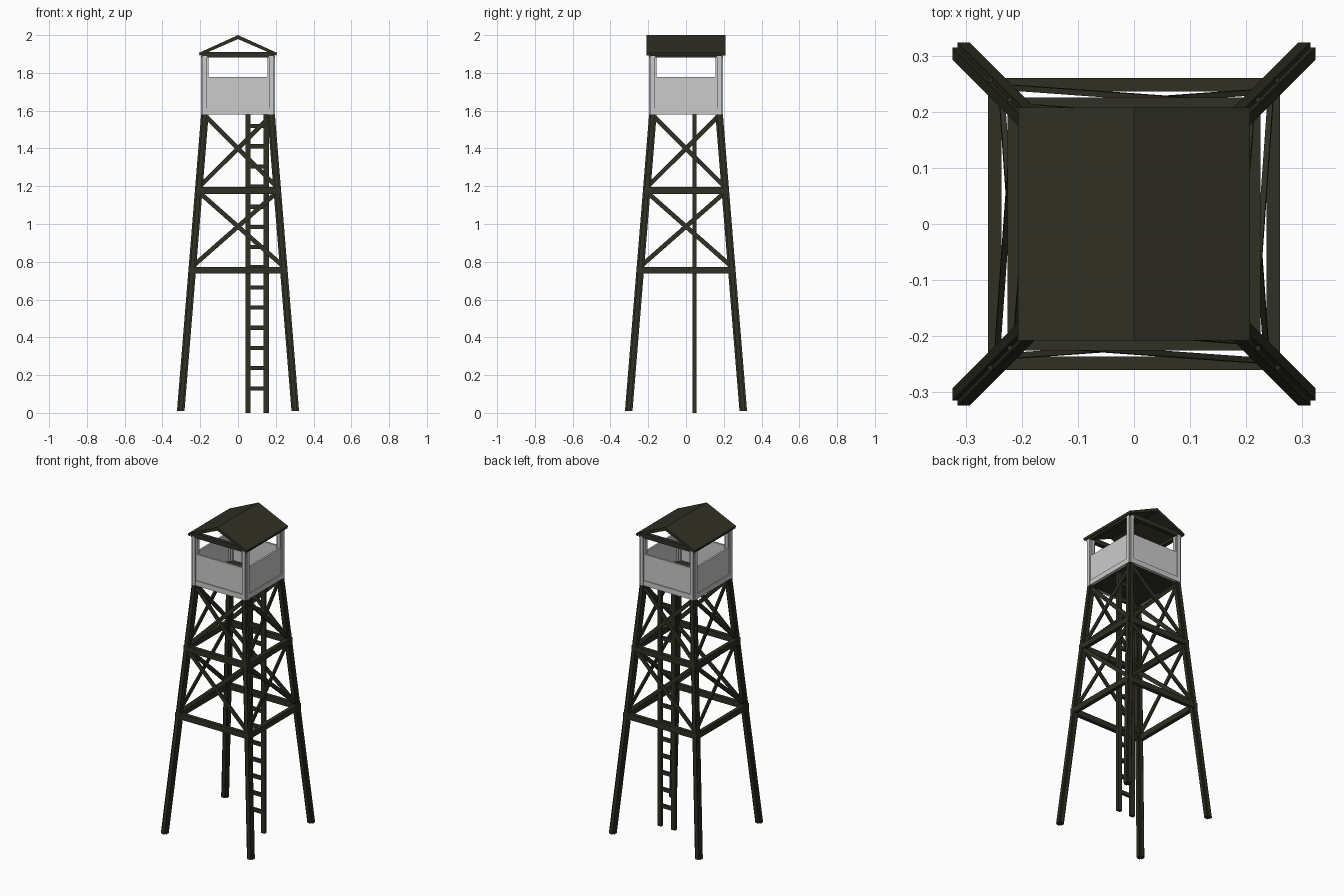
import bpy, bmesh, math
from mathutils import Vector, Matrix

if "Cube" in bpy.data.objects:
    bpy.data.objects.remove(bpy.data.objects["Cube"])


def material(name, rgb):
    m = bpy.data.materials.new(name)
    m.diffuse_color = (*rgb, 1)
    m.use_nodes = True
    m.node_tree.nodes["Principled BSDF"].inputs["Base Color"].default_value = m.diffuse_color
    return m


DARK = material("dark olive timber", (0.030, 0.029, 0.018))
GREY = material("light grey panel", (0.60, 0.60, 0.60))


def finish(name, bm, mat):
    bmesh.ops.recalc_face_normals(bm, faces=bm.faces[:])
    me = bpy.data.meshes.new(name)
    bm.to_mesh(me)
    bm.free()
    me.materials.append(mat)
    ob = bpy.data.objects.new(name, me)
    bpy.context.collection.objects.link(ob)
    return ob


def add_box(bm, lo, hi, rot=Matrix()):
    lo, hi = Vector(lo), Vector(hi)
    size = hi - lo
    mat = rot @ Matrix.Translation((lo + hi) / 2) @ Matrix.Diagonal((*size, 1))
    bmesh.ops.create_cube(bm, size=1, matrix=mat)


def add_strut(bm, a, b, width, depth, normal, rot):
    # rectangular bar from a to b, its depth measured along normal
    a, b = Vector(a), Vector(b)
    d = (b - a).normalized()
    n = Vector(normal)
    n = (n - d * n.dot(d)).normalized()
    s = d.cross(n)
    frame = Matrix((s, n, d)).transposed().to_4x4()
    scale = Matrix.Diagonal((width, depth, (b - a).length, 1))
    bmesh.ops.create_cube(bm, size=1, matrix=rot @ Matrix.Translation((a + b) / 2) @ frame @ scale)


def add_plus_post(bm, c0, z0, c1, z1, r=0.02, t=0.011):
    # notched-corner column between two heights
    prof = [(t, t), (t, r), (-t, r), (-t, t), (-r, t), (-r, -t),
            (-t, -t), (-t, -r), (t, -r), (t, -t), (r, -t), (r, t)]
    rings = [[bm.verts.new((c[0] + x, c[1] + y, z)) for x, y in prof]
             for c, z in ((c0, z0), (c1, z1))]
    n = len(prof)
    for i in range(n):
        j = (i + 1) % n
        bm.faces.new((rings[0][i], rings[0][j], rings[1][j], rings[1][i]))
    bm.faces.new(rings[0][::-1])
    bm.faces.new(rings[1])


def leg_at(z):
    return 0.304 - 0.129 * z / 1.58


SIDES = [Matrix.Rotation(i * math.pi / 2, 4, 'Z') for i in range(4)]
CORNERS = [(1, 1), (-1, 1), (-1, -1), (1, -1)]

# splayed legs
bm = bmesh.new()
for sx, sy in CORNERS:
    f, t = leg_at(0.01), leg_at(1.58)
    add_plus_post(bm, (sx * f, sy * f), 0.01, (sx * t, sy * t), 1.585)
finish("tower_legs", bm, DARK)

# horizontal girts on all four sides
bm = bmesh.new()
for z in (0.755, 1.178):
    c = leg_at(z) + 0.006
    for rot in SIDES:
        add_box(bm, (-c - 0.012, -c - 0.012, z - 0.018), (c + 0.012, -c + 0.012, z + 0.018), rot)
finish("cross_beams", bm, DARK)

# X bracing in the sloped faces
bm = bmesh.new()
for z0, z1 in ((0.775, 1.17), (1.195, 1.575)):
    a, b = leg_at(z0), leg_at(z1)
    for rot in SIDES:
        for s in (1, -1):
            off = 0.004 * s
            add_strut(bm, (-s * a, -a + off, z0), (s * b, -b + off, z1), 0.024, 0.010, (0, -1, 0), rot)
finish("diagonal_braces", bm, DARK)

# ladder
bm = bmesh.new()
for x in (0.053, 0.150):
    add_box(bm, (x - 0.014, 0.035, 0), (x + 0.014, 0.055, 1.585))
for i in range(14):
    z = 0.13 + i * 0.1068
    add_box(bm, (0.06, 0.037, z - 0.011), (0.143, 0.053, z + 0.011))
finish("ladder", bm, DARK)

# cabin floor
bm = bmesh.new()
add_box(bm, (-0.178, -0.178, 1.583), (0.178, 0.178, 1.60))
finish("cabin_floor", bm, DARK)

# cabin corner posts and sill rails
bm = bmesh.new()
for sx, sy in CORNERS:
    c = (sx * 0.176, sy * 0.176)
    add_plus_post(bm, c, 1.58, c, 1.89)
for rot in SIDES:
    add_box(bm, (-0.17, -0.194, 1.58), (0.17, -0.178, 1.612), rot)
finish("cabin_frame", bm, GREY)

# cabin wall panels
bm = bmesh.new()
for rot in SIDES:
    add_box(bm, (-0.165, -0.188, 1.61), (0.165, -0.176, 1.778), rot)
finish("cabin_walls", bm, GREY)

# roof tie beams
bm = bmesh.new()
for i, rot in enumerate(SIDES):
    top = 1.911 if i % 2 == 0 else 1.899
    add_box(bm, (-0.194, -0.194, 1.882), (0.194, -0.168, top), rot)
finish("roof_tie_beams", bm, DARK)

# gable roof, ridge along y
bm = bmesh.new()
prof = [(0, 1.998), (0.207, 1.906), (0.203, 1.891), (0, 1.979), (-0.203, 1.891), (-0.207, 1.906)]
rings = [[bm.verts.new((x, y, z)) for x, z in prof] for y in (-0.208, 0.208)]
for i in range(6):
    j = (i + 1) % 6
    bm.faces.new((rings[0][i], rings[0][j], rings[1][j], rings[1][i]))
for r in rings:
    bm.faces.new(r[:4])
    bm.faces.new((r[0], r[3], r[4], r[5]))
for v in bm.verts:
    if v.co.x == 0 and v.co.z > 1.99:
        v.co.z = 2.0
finish("gable_roof", bm, DARK)
